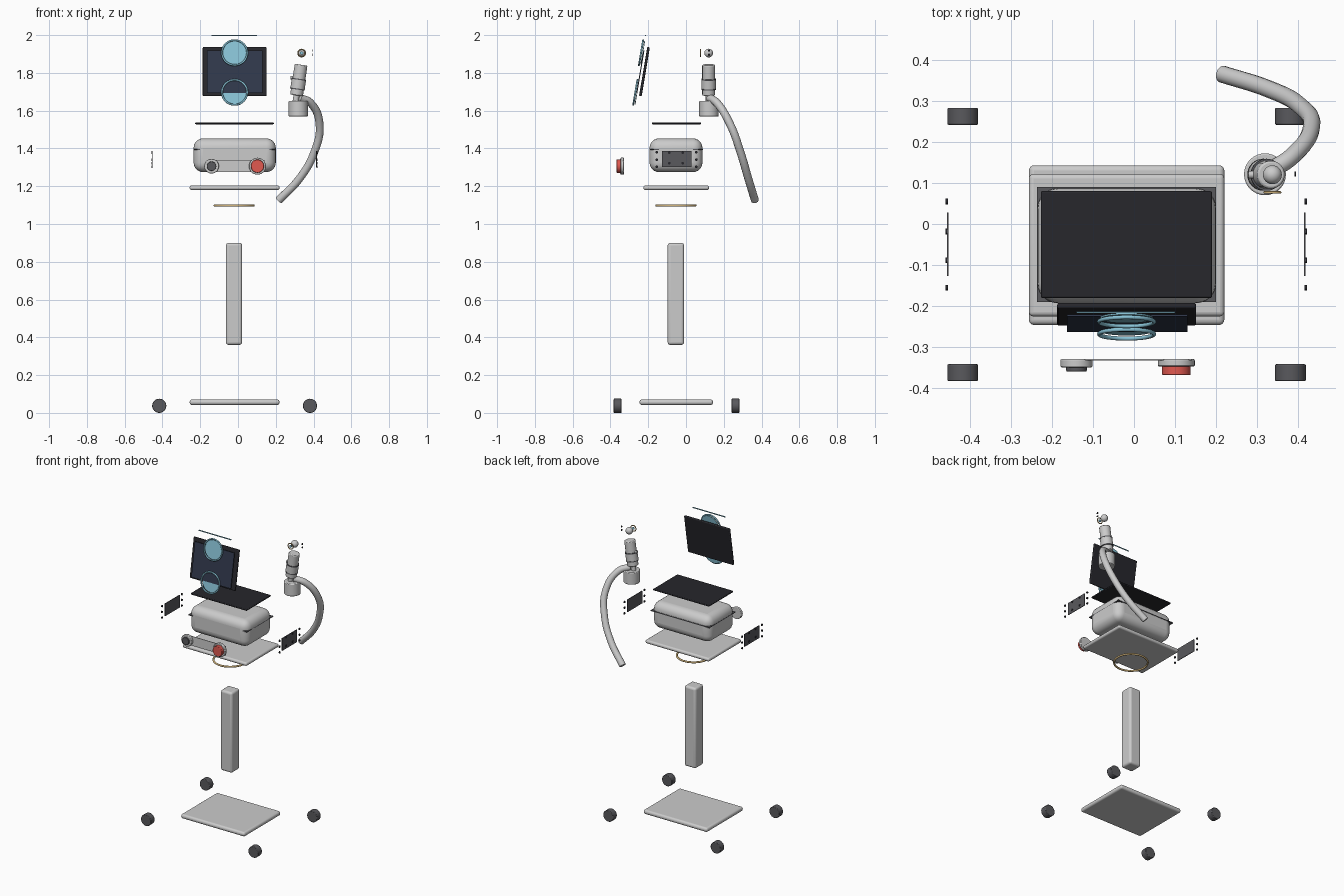
import bpy, math
from mathutils import Vector, Matrix

if "Cube" in bpy.data.objects:
    bpy.data.objects.remove(bpy.data.objects["Cube"])

MATS = {}
COLOURS = {
    "dark": (0.10, 0.10, 0.11), "black": (0.02, 0.02, 0.025), "glass": (0.03, 0.04, 0.07),
    "blue": (0.25, 0.55, 0.68), "red": (0.75, 0.10, 0.08), "gold": (0.70, 0.50, 0.22),
}
TILT = math.radians(-9.5)


def finish(name, colour=None, bevel=0, segs=4):
    ob = bpy.context.object
    ob.name = name
    bpy.ops.object.transform_apply(location=False, rotation=False, scale=True)
    if colour:
        if colour not in MATS:
            MATS[colour] = bpy.data.materials.new(colour)
            MATS[colour].diffuse_color = (*COLOURS[colour], 1)
        ob.data.materials.append(MATS[colour])
    if bevel:
        m = ob.modifiers.new("bevel", 'BEVEL')
        m.width, m.segments = bevel, segs
        m.limit_method = 'ANGLE'
    if ob.type == 'MESH':
        bpy.ops.object.shade_smooth_by_angle(angle=math.radians(40))
    return ob


def box(name, x, y, z, colour=None, bevel=0, segs=4):
    """Box from its (min, max) range on each axis."""
    c = [(a + b) / 2 for a, b in (x, y, z)]
    bpy.ops.mesh.primitive_cube_add(size=1, location=c)
    bpy.context.object.scale = [b - a for a, b in (x, y, z)]
    return finish(name, colour, bevel, segs)


def cyl(name, c, r, depth, axis=(0, 0, 1), colour=None, bevel=0, verts=32):
    rot = Vector(axis).to_track_quat('Z', 'Y').to_euler()
    bpy.ops.mesh.primitive_cylinder_add(vertices=verts, radius=r, depth=depth,
                                        location=c, rotation=rot)
    return finish(name, colour, bevel, 2)


def ring(name, c, r, t, rot, colour):
    bpy.ops.mesh.primitive_torus_add(major_radius=r, minor_radius=t, major_segments=48,
                                     minor_segments=10, location=c, rotation=rot)
    return finish(name, colour)


# Base with four casters
box("base_plate", (-0.256, 0.22), (-0.246, 0.143), (0.042, 0.071), None, 0.013)
for x in (-0.417, 0.381):
    for y in (-0.362, 0.262):
        cyl("caster", (x, y, 0.0375), 0.0375, 0.041, (0, 1, 0), "dark", 0.003)

# Column, collar ring and tray
box("column", (-0.064, 0.022), (-0.097, -0.010), (0.36, 0.90), None, 0.014)
ring("column_collar", (-0.02, -0.053, 1.098), 0.103, 0.006, (0, 0, 0), "gold")
box("tray", (-0.256, 0.22), (-0.225, 0.122), (1.18, 1.204), None, 0.011)

# Main housing with seam and lid panel
box("housing", (-0.235, 0.20), (-0.193, 0.087), (1.275, 1.453), None, 0.05, 6)
box("housing_seam", (-0.236, 0.20), (-0.19, 0.09), (1.391, 1.396), "dark")
box("lid_panel", (-0.227, 0.19), (-0.18, 0.08), (1.528, 1.538), "black", 0.004, 2)

# Side vent plates with screws
for side, px in ((-1, -0.454), (1, 0.416)):
    box("vent_plate", (px - 0.002, px + 0.002), (-0.127, 0.028), (1.302, 1.386), "dark")
    screws = [(y, z) for y in (-0.155, 0.055) for z in (1.303, 1.341, 1.38)]
    screws += [(y, z) for y in (-0.088, -0.018) for z in (1.322, 1.377)]
    for y, z in screws:
        cyl("vent_screw", (px + side * 0.002, y, z), 0.007, 0.006, (1, 0, 0), "black", 0, 12)

# Front control strip with knob and stop button
box("control_strip", (-0.14, 0.14), (-0.333, -0.329), (1.275, 1.338))
cyl("knob_collar", (-0.14, -0.339, 1.306), 0.039, 0.020, (0, 1, 0), None, 0.003)
cyl("knob", (-0.14, -0.352, 1.306), 0.025, 0.014, (0, 1, 0), "dark", 0.002)
cyl("button_collar", (0.103, -0.338, 1.306), 0.045, 0.018, (0, 1, 0), None, 0.003)
cyl("stop_button", (0.103, -0.356, 1.306), 0.035, 0.024, (0, 1, 0), "red", 0.003)

# Tilted screen and floating display glass
box("screen_frame", (-0.187, 0.151), (-0.227, -0.213), (1.675, 1.938),
    "black", 0.005, 3).rotation_euler.x = TILT
box("display_glass", (-0.163, 0.130), (-0.244, -0.239), (1.692, 1.921),
    "glass").rotation_euler.x = TILT

# Blue rings with lens discs, and the top light bar
normal = (0, -math.cos(TILT), -math.sin(TILT))
for ry, rz in ((-0.238, 1.907), (-0.268, 1.697)):
    ring("lens_ring", (-0.018, ry, rz), 0.067, 0.005, (math.pi / 2 + TILT, 0, 0), "blue")
    cyl("lens_disc", (-0.018, ry + 0.009, rz), 0.064, 0.004, normal, "blue")
box("light_bar", (-0.14, 0.10), (-0.217, -0.213), (1.994, 2.0), "blue")

# Bent support arm
curve = bpy.data.curves.new("support_arm", 'CURVE')
curve.dimensions = '3D'
curve.bevel_depth, curve.bevel_resolution = 0.021, 5
curve.use_fill_caps = True
curve.resolution_u = 10
path = [(0.325, 0.125, 1.668), (0.385, 0.165, 1.64), (0.432, 0.235, 1.525),
        (0.402, 0.29, 1.375), (0.325, 0.33, 1.24), (0.215, 0.365, 1.125)]
spline = curve.splines.new('BEZIER')
spline.bezier_points.add(len(path) - 1)
for p, co in zip(spline.bezier_points, path):
    p.co = co
    p.handle_left_type = p.handle_right_type = 'AUTO'
arm = bpy.data.objects.new("support_arm", curve)
bpy.context.collection.objects.link(arm)

# Holder cup and leaning hand piece
cyl("holder_cup", (0.319, 0.121, 1.61), 0.051, 0.082, (0, 0, 1), None, 0.004)
axis = Vector((0.15, 0, 1)).normalized()
mid = Vector((0.322, 0.12, 1.762))
cyl("handpiece_body", mid, 0.034, 0.164, axis, None, 0.005)
cyl("handpiece_neck", mid - axis * 0.10, 0.016, 0.05, axis)
cyl("handpiece_grip", mid - axis * 0.022, 0.038, 0.058, axis, None, 0.004)
for d in (-0.048, 0.004):
    cyl("grip_band", mid + axis * d, 0.039, 0.006, axis, "dark")
cyl("handpiece_button", mid + Vector((-0.037, 0, 0.012)), 0.009, 0.012, (1, 0, 0))

# Round tip with front lens rim and side contacts
bpy.ops.mesh.primitive_uv_sphere_add(segments=24, ring_count=14, radius=0.023,
                                     location=(0.337, 0.12, 1.905))
finish("handpiece_tip")
ring("tip_lens_rim", (0.337, 0.077, 1.905), 0.019, 0.003, (math.pi / 2, 0, 0), "gold")
cyl("tip_lens", (0.337, 0.077, 1.905), 0.009, 0.003, (0, 1, 0), "blue", 0, 20)
for z in (1.896, 1.918):
    cyl("tip_contact", (0.393, 0.122, z), 0.006, 0.004, (1, 0, 0), "black", 0, 12)

for m in bpy.data.materials:
    if m.users and not m.is_grease_pencil:
        m.use_nodes = True
        m.node_tree.nodes["Principled BSDF"].inputs["Base Color"].default_value = m.diffuse_color
